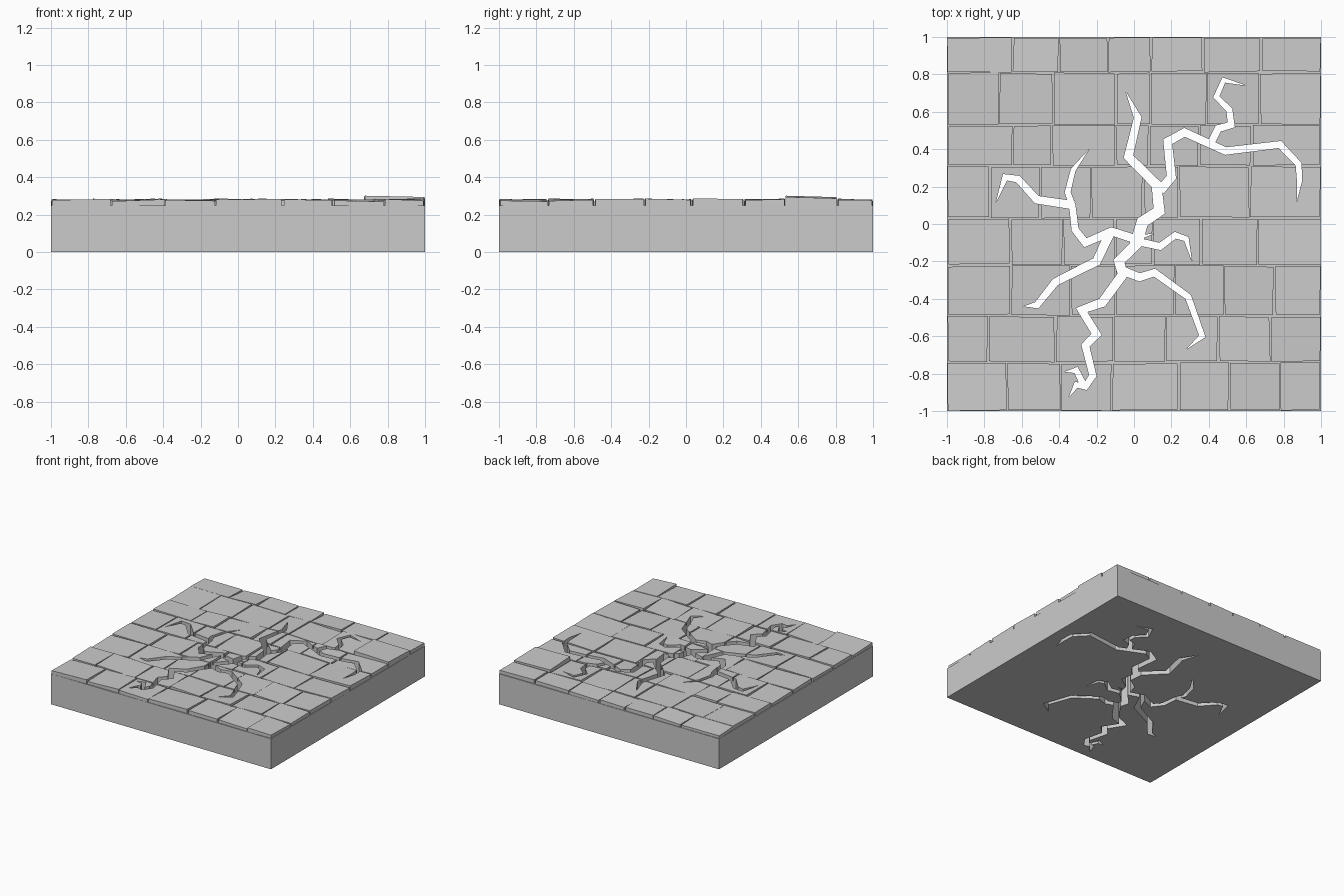
import bpy, bmesh, random
from mathutils import Vector

random.seed(7)


def make_object(name, bm):
    bmesh.ops.recalc_face_normals(bm, faces=bm.faces)
    me = bpy.data.meshes.new(name)
    bm.to_mesh(me)
    bm.free()
    ob = bpy.data.objects.new(name, me)
    bpy.context.collection.objects.link(ob)
    return ob


def prism(bm, outline, z0, tops):
    """Close an outline between a flat bottom and a top with given heights."""
    lo = [bm.verts.new((x, y, z0)) for x, y in outline]
    hi = [bm.verts.new((x, y, z)) for (x, y), z in zip(outline, tops)]
    n = len(lo)
    bm.faces.new(lo[::-1])
    bm.faces.new(hi)
    for i in range(n):
        j = (i + 1) % n
        bm.faces.new((lo[i], lo[j], hi[j], hi[i]))


# stone slab
bm = bmesh.new()
prism(bm, [(-1, -1), (1, -1), (1, 1), (-1, 1)], 0, [0.25] * 4)
slab = make_object("slab", bm)

# uneven paving tiles: (bottom y, top y, inner joints)
rows = [
    (0.81, 1.0, (-0.65, -0.40, -0.14, 0.09, 0.37, 0.68)),
    (0.53, 0.81, (-0.72, -0.43, -0.10, 0.09, 0.39, 0.67)),
    (0.31, 0.53, (-0.65, -0.44, -0.10, 0.08, 0.35, 0.63)),
    (0.03, 0.31, (-0.77, -0.50, -0.23, 0.05, 0.24, 0.62)),
    (-0.22, 0.03, (-0.66, -0.38, -0.10, 0.10, 0.36, 0.66)),
    (-0.49, -0.22, (-0.66, -0.34, -0.10, 0.22, 0.48, 0.75)),
    (-0.74, -0.49, (-0.78, -0.42, -0.11, 0.17, 0.45, 0.73)),
    (-1.0, -0.74, (-0.68, -0.39, -0.12, 0.24, 0.51, 0.78)),
]
bm = bmesh.new()
for r, (y0, y1, joints) in enumerate(rows):
    xs = (-1,) + joints + (1,)
    for c, (x0, x1) in enumerate(zip(xs, xs[1:])):
        def gap():
            return random.uniform(0.0005, 0.009)
        outline = [(x0 + gap(), y0 + gap()), (x1 - gap(), y0 + gap()),
                   (x1 - gap(), y1 - gap()), (x0 + gap(), y1 - gap())]
        base = 0.294 if (r, c) == (1, 6) else random.uniform(0.275, 0.281)
        tx, ty = random.uniform(-0.005, 0.005), random.uniform(-0.004, 0.004)
        prism(bm, outline, 0.245,
              [base - tx - ty, base + tx - ty, base + tx + ty, base - tx + ty])
tiles = make_object("paving_tiles", bm)


# crack branches cut right through slab and tiles
def crack(width, path):
    p = [Vector(q) for q in path]
    left, right = [], []
    n = len(p)
    for i in range(n - 1):
        d1 = (p[i + 1] - p[i]).normalized()
        d0 = (p[i] - p[i - 1]).normalized() if i else d1
        t = (d0 + d1).normalized()
        mitre = min(1 / max(t.dot(d1), 0.1), 1.4)
        side = Vector((-t.y, t.x)) * mitre * width / 2 * (1 - i / n) ** 0.4
        left.append(p[i] + side)
        right.append(p[i] - side)
    outline = right + [p[-1]] + left[::-1]
    bm = bmesh.new()
    prism(bm, outline, -0.1, [0.5] * len(outline))
    cutter = make_object("crack_cutter", bm)
    cutter.hide_render = True
    cutter.display_type = 'WIRE'
    for ob in (slab, tiles):
        m = ob.modifiers.new("crack", 'BOOLEAN')
        m.operation = 'DIFFERENCE'
        m.solver = 'EXACT'
        m.object = cutter


# north
crack(0.065, [(0.01, -0.11), (0.045, 0.01), (0.135, 0.07), (0.12, 0.21),
              (-0.03, 0.36), (0.02, 0.57), (-0.045, 0.71)])
# north-east and its spur
crack(0.05, [(0.14, 0.18), (0.20, 0.25), (0.18, 0.44), (0.27, 0.49), (0.49, 0.39),
             (0.78, 0.425), (0.88, 0.32), (0.885, 0.23), (0.87, 0.12)])
crack(0.04, [(0.41, 0.43), (0.45, 0.51), (0.52, 0.53), (0.51, 0.61),
             (0.44, 0.68), (0.48, 0.77), (0.60, 0.74)])
# west and its fork
crack(0.045, [(0.02, -0.085), (-0.12, -0.04), (-0.26, -0.10), (-0.315, -0.03),
              (-0.33, 0.10), (-0.355, 0.17), (-0.325, 0.29), (-0.24, 0.40)])
crack(0.045, [(-0.32, 0.10), (-0.52, 0.13), (-0.62, 0.24), (-0.69, 0.25), (-0.74, 0.11)])
# south-west
crack(0.05, [(-0.13, -0.05), (-0.20, -0.20), (-0.42, -0.31), (-0.52, -0.435), (-0.59, -0.44)])
# east and a short splinter
crack(0.04, [(0.00, -0.09), (0.14, -0.12), (0.22, -0.06), (0.28, -0.08), (0.31, -0.20)])
crack(0.03, [(0.00, -0.08), (0.11, -0.05)])
# south and its fork
crack(0.055, [(0.02, -0.10), (-0.08, -0.20), (-0.06, -0.27), (-0.17, -0.42), (-0.28, -0.46),
              (-0.20, -0.59), (-0.26, -0.65), (-0.22, -0.81), (-0.26, -0.87),
              (-0.31, -0.86), (-0.35, -0.93)])
crack(0.035, [(-0.27, -0.86), (-0.31, -0.78), (-0.37, -0.79)])
# south-east
crack(0.045, [(-0.06, -0.25), (0.03, -0.285), (0.11, -0.26), (0.29, -0.39),
              (0.365, -0.60), (0.28, -0.67)])
